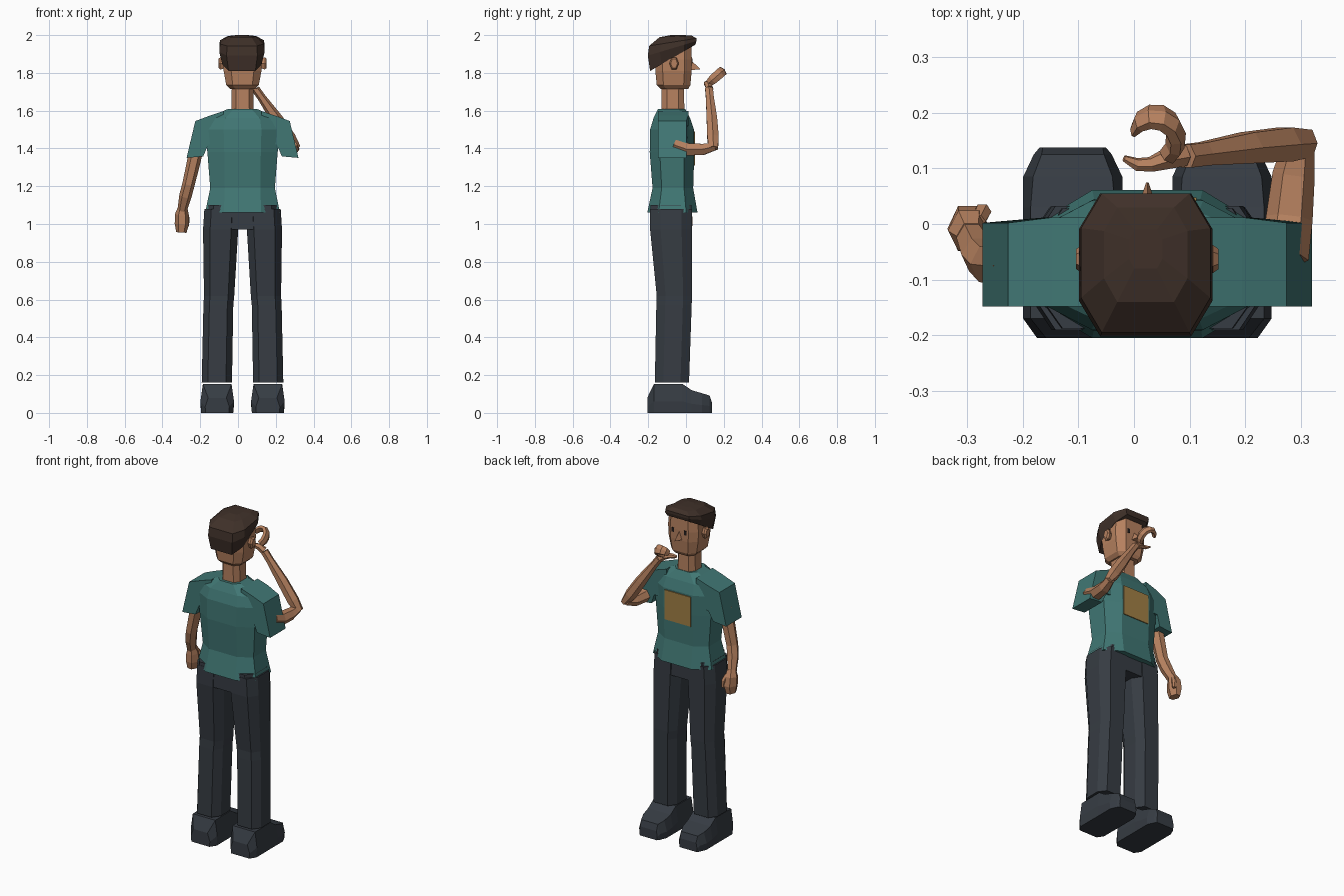
import bpy, bmesh, math
from mathutils import Vector

CX = 0.024  # body centre line


def material(name, rgb):
    m = bpy.data.materials.new(name)
    m.diffuse_color = (*rgb, 1)
    return m


SKIN = material("skin", (0.47, 0.22, 0.115))
TEAL = material("teal cloth", (0.052, 0.185, 0.175))
DARK = material("dark cloth", (0.037, 0.045, 0.056))
HAIR = material("brown hair", (0.050, 0.030, 0.022))
GOLD = material("gold patch", (0.36, 0.215, 0.06))
EYE = material("eye black", (0.015, 0.012, 0.012))


def loft(name, rings, mat):
    """Skin a closed solid over rings with equal point counts."""
    bm = bmesh.new()
    vs = [[bm.verts.new(p) for p in r] for r in rings]
    n = len(rings[0])
    for a, b in zip(vs, vs[1:]):
        for i in range(n):
            j = (i + 1) % n
            bm.faces.new((a[i], a[j], b[j], b[i]))
    bm.faces.new(vs[0][::-1])
    bm.faces.new(vs[-1])
    bmesh.ops.recalc_face_normals(bm, faces=bm.faces)
    me = bpy.data.meshes.new(name)
    bm.to_mesh(me)
    bm.free()
    me.materials.append(mat)
    ob = bpy.data.objects.new(name, me)
    bpy.context.collection.objects.link(ob)
    return ob


def octagon(cx, hx, y0, y1, z, fx=0.6, fy=0.5, slope=0.0):
    """Chamfered rectangle; fx, fy are the flat shares, slope tilts z along y."""
    cy, hy = (y0 + y1) / 2, (y1 - y0) / 2
    unit = [(1, -fy), (1, fy), (fx, 1), (-fx, 1), (-1, fy), (-1, -fy), (-fx, -1), (fx, -1)]
    return [(cx + u * hx, cy + v * hy, z + slope * v * hy) for u, v in unit]


def tube(name, pts, radii, mat, axis=(0, 1, 0), sides=6):
    """Tapered limb; each radius is (across, along axis)."""
    pts = [Vector(p) for p in pts]
    rings = []
    for i, p in enumerate(pts):
        t = (pts[min(i + 1, len(pts) - 1)] - pts[max(i - 1, 0)]).normalized()
        w = Vector(axis)
        w = (w - t * w.dot(t)).normalized()
        u = w.cross(t)
        ru, rw = radii[i]
        rings.append([p + u * ru * math.cos(k * math.tau / sides) + w * rw * math.sin(k * math.tau / sides)
                      for k in range(sides)])
    return loft(name, rings, mat)


def slab(name, x0, x1, z0, z1, y_low, y_high, mat, thick=0.006):
    """Thin plate facing +y, leaning from y_low to y_high."""
    ring = lambda d: [(x0, y_low + d, z0), (x1, y_low + d, z0), (x1, y_high + d, z1), (x0, y_high + d, z1)]
    return loft(name, [ring(-0.002), ring(thick - 0.002)], mat)


for side, s in (("left", -1), ("right", 1)):
    # shoes: cross-sections from heel to toe
    c = CX + s * 0.134
    shoe = []
    for y, hx, h, top in ((-0.205, 0.064, 0.08, 0.75), (-0.17, 0.089, 0.152, 0.85), (-0.02, 0.089, 0.154, 0.85),
                          (0.03, 0.089, 0.12, 0.85), (0.085, 0.089, 0.104, 0.8), (0.125, 0.07, 0.092, 0.8),
                          (0.137, 0.06, 0.055, 0.9)):
        shoe.append([(c - hx * .95, y, 0), (c + hx * .95, y, 0), (c + hx, y, h * .4), (c + hx * top, y, h),
                     (c - hx * top, y, h), (c - hx, y, h * .4)])
    loft(side + "_shoe", shoe, DARK)

    # trouser legs
    loft(side + "_trouser_leg", [
        octagon(CX + s * 0.136, 0.080, -0.165, 0.016, 0.16),
        octagon(CX + s * 0.128, 0.079, -0.157, 0.030, 0.57),
        octagon(CX + s * 0.124, 0.080, -0.155, 0.032, 0.62),
        octagon(CX + s * 0.116, 0.093, -0.190, 0.032, 0.97),
        octagon(CX + s * 0.110, 0.092, -0.190, 0.032, 1.08)], DARK)

    # sleeves: shoulder profile stretched front to back
    prof = [(0.10, 1.598), (0.17, 1.575), (0.25, 1.545), (0.296, 1.35), (0.208, 1.358), (0.182, 1.42), (0.10, 1.42)]
    loft(side + "_sleeve", [[(CX + s * x, y - (0.01 if x > 0.2 and y > 0 else 0), z) for x, z in prof]
                            for y in (-0.148, 0.012)], TEAL)

    # ears
    loft(side + "_ear", [[(CX + s * x, -0.063 + r * math.cos(k * math.tau / 6), 1.85 + 1.5 * r * math.sin(k * math.tau / 6))
                          for k in range(6)] for x, r in ((0.09, 0.018), (0.118, 0.025), (0.128, 0.018))], SKIN)

    # eyes
    slab(side + "_eye", CX + s * 0.042 - 0.008, CX + s * 0.042 + 0.008, 1.85, 1.876, 0.031, 0.031, EYE, 0.005)

# trouser hips
loft("trouser_hips", [octagon(CX, hx, -0.188, 0.028, z, 0.8) for hx, z in ((0.19, 0.97), (0.2, 1.0), (0.19, 1.1))], DARK)

# shirt body
loft("shirt", [octagon(CX, hx, y0, y1, z, fx, 0.55) for hx, y0, y1, z, fx in (
    (0.198, -0.205, 0.061, 1.06, 0.5), (0.171, -0.177, 0.038, 1.19, 0.55), (0.186, -0.192, 0.044, 1.38, 0.52),
    (0.200, -0.190, 0.042, 1.50, 0.5), (0.185, -0.172, 0.022, 1.56, 0.5), (0.075, -0.147, -0.005, 1.61, 0.6))], TEAL)
slab("chest_patch", CX - 0.088, CX + 0.088, 1.31, 1.49, 0.043, 0.044, GOLD)

# neck and head
loft("neck", [octagon(CX, 0.06, -0.13, -0.008, 1.58), octagon(CX, 0.056, -0.13, -0.012, 1.76)], SKIN)
loft("head", [octagon(CX, hx, y0, y1, z, 0.6, 0.6) for hx, y0, y1, z in (
    (0.066, -0.135, 0.012, 1.715), (0.086, -0.155, 0.023, 1.735), (0.100, -0.162, 0.030, 1.81),
    (0.102, -0.165, 0.031, 1.87), (0.095, -0.160, 0.028, 1.95))], SKIN)
loft("nose", [[(CX - 0.018, 0.028, 1.815), (CX + 0.018, 0.028, 1.815), (CX, 0.028, 1.865)],
              [(CX - 0.002, 0.075, 1.819), (CX + 0.002, 0.075, 1.819), (CX, 0.074, 1.823)]], SKIN)

# hair: tilted rings, low at the nape and high over the brow
loft("hair", [octagon(CX - 0.003, hx, y0, y1, z, 0.68, 0.5, sl) for hx, y0, y1, z, sl in (
    (0.104, -0.190, 0.050, 1.880, 0.58), (0.120, -0.202, 0.055, 1.930, 0.30), (0.116, -0.195, 0.055, 1.963, 0.16),
    (0.075, -0.140, 0.030, 1.993, 0.05), (0.030, -0.080, -0.010, 2.000, 0.0))], HAIR)

# lowered arm with hand
tube("left_arm", [(-0.215, -0.075, 1.43), (-0.232, -0.075, 1.34), (-0.262, -0.072, 1.21), (-0.278, -0.055, 1.15),
                  (-0.296, -0.02, 1.07)],
     [(0.038, 0.045), (0.036, 0.042), (0.033, 0.037), (0.033, 0.036), (0.025, 0.029)], SKIN)
tube("left_hand", [(-0.293, -0.022, 1.085), (-0.297, -0.012, 1.05), (-0.297, -0.008, 1.0), (-0.300, -0.008, 0.955)],
     [(0.026, 0.028), (0.037, 0.042), (0.038, 0.047), (0.027, 0.036)], SKIN)
tube("left_thumb", [(-0.28, 0.005, 1.06), (-0.272, 0.022, 1.03), (-0.27, 0.024, 0.99)],
     [(0.014, 0.014), (0.016, 0.016), (0.011, 0.011)], SKIN)

# raised arm: upper arm forward, forearm up and across
tube("right_upper_arm", [(0.27, -0.06, 1.42), (0.279, 0.01, 1.395), (0.287, 0.09, 1.395), (0.298, 0.155, 1.41)],
     [(0.044, 0.040), (0.042, 0.038), (0.038, 0.034), (0.026, 0.022)], SKIN, (0, 0, 1))
tube("right_forearm", [(0.312, 0.145, 1.40), (0.272, 0.143, 1.455), (0.205, 0.137, 1.555), (0.125, 0.126, 1.67),
                       (0.093, 0.122, 1.715)],
     [(0.022, 0.028), (0.035, 0.035), (0.033, 0.032), (0.022, 0.024), (0.022, 0.024)], SKIN)
# curled hand: tilted open ring of fingers and a thumb
NORMAL = (0, -0.66, 0.75)
C = Vector((0.036, 0.154, 1.775))
V = Vector((0, 0.75, 0.66))
arc = [C + Vector((0.040 * math.cos(a), 0, 0)) + V * 0.052 * math.sin(a)
       for a in [math.radians(d) for d in (-50, -20, 10, 40, 70, 100, 130, 160)]]
tube("right_fingers", arc, [(0.018, 0.022), (0.018, 0.028), (0.018, 0.03), (0.018, 0.03), (0.017, 0.03),
                            (0.016, 0.028), (0.013, 0.025), (0.006, 0.018)], SKIN, NORMAL)
tube("right_thumb", [(0.088, 0.125, 1.715), (0.062, 0.118, 1.735), (0.03, 0.107, 1.742), (0.005, 0.107, 1.745),
                     (-0.018, 0.118, 1.752)],
     [(0.022, 0.022), (0.02, 0.02), (0.013, 0.015), (0.011, 0.013), (0.005, 0.007)], SKIN, NORMAL)
